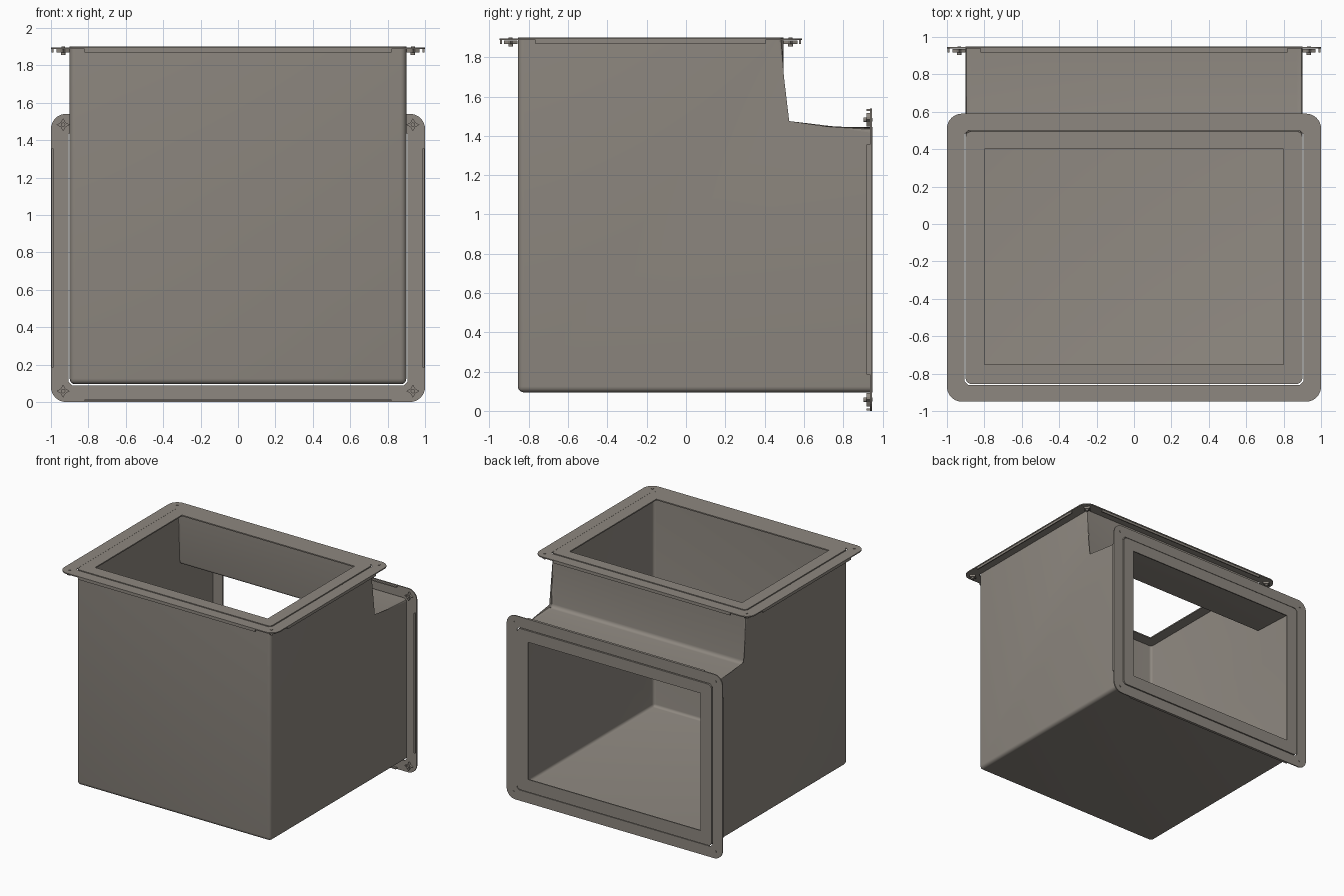
import bpy, bmesh
from math import sin, cos, pi

old = bpy.data.objects.get("Cube")
if old:
    bpy.data.objects.remove(old, do_unlink=True)

# One painted sheet-metal colour
metal = bpy.data.materials.new("warm_grey_metal")
COLOUR = (0.27, 0.245, 0.215, 1)
metal.diffuse_color = COLOUR
metal.use_nodes = True
metal.node_tree.nodes["Principled BSDF"].inputs["Base Color"].default_value = COLOUR

MID = 0.95       # half the duct's overall depth
CENTRE = -0.18   # flange centre measured across the opening
HALF = 0.77      # flange half depth
INNER = 0.681    # half depth of the hole in the flange
HOLE = 0.906     # half width of the hole in the flange


def finish(name, bm):
    bmesh.ops.recalc_face_normals(bm, faces=bm.faces)
    mesh = bpy.data.meshes.new(name)
    bm.to_mesh(mesh)
    bm.free()
    mesh.materials.append(metal)
    obj = bpy.data.objects.new(name, mesh)
    bpy.context.collection.objects.link(obj)
    return obj


def on_top(x, v, w):
    return (x, v, w)


def on_back(x, v, w):
    return (x, w - MID, v + MID)


def prism(bm, points, low, high, place):
    """Extrude an outline from depth low to depth high."""
    rings = [[bm.verts.new(place(x, v, w)) for x, v in points] for w in (low, high)]
    n = len(points)
    for ring in rings:
        bm.faces.new(ring)
    for i in range(n):
        j = (i + 1) % n
        bm.faces.new((rings[0][i], rings[0][j], rings[1][j], rings[1][i]))


def rect(x0, x1, v0, v1):
    return [(x0, v0), (x1, v0), (x1, v1), (x0, v1)]


def elbow(name, width, near, step, end, radius):
    """L-shaped solid with rounded edges and two flat square-cut ends."""
    bm = bmesh.new()
    side = [(near, near), (end, near), (end, step), (step, step), (step, end), (near, end)]
    prism(bm, side, -width, width, lambda a, b, x: (x, a, b + MID))

    def on_end(e):
        a, b = e.verts
        return (min(a.co.y, b.co.y) > end - 0.01
                or min(a.co.z, b.co.z) - MID > end - 0.01)
    bends = [e for e in bm.edges if not on_end(e)]
    bmesh.ops.bevel(bm, geom=bends, offset=radius, segments=5, profile=0.5, affect='EDGES')
    return finish(name, bm)


def subtract(target, cutter):
    cutter.hide_render = True
    cut = target.modifiers.new("cut", 'BOOLEAN')
    cut.operation = 'DIFFERENCE'
    cut.solver = 'EXACT'
    cut.object = cutter
    bpy.context.view_layer.objects.active = target
    bpy.ops.object.modifier_apply(modifier=cut.name)
    bpy.data.objects.remove(cutter, do_unlink=True)


# Thin-walled hollow elbow, with a flat lip left around each opening
body = elbow("duct_body", 0.9, -0.855, 0.495, MID, 0.03)
subtract(body, elbow("hollow_cutter", 0.89, -0.845, 0.485, MID - 0.01, 0.022))
for place in (on_top, on_back):
    bm = bmesh.new()
    prism(bm, rect(-0.8, 0.8, -0.75, 0.4), 1.8, 2.0, place)
    subtract(body, finish("opening_cutter", bm))
bpy.ops.object.select_all(action='DESELECT')
body.select_set(True)
bpy.context.view_layer.objects.active = body
bpy.ops.object.shade_smooth_by_angle(angle=0.6)


def flange(label, place):
    # Rails between the corners, each with a folded lip behind its outer edge
    bm = bmesh.new()
    for s in (-1, 1):
        def bar(along_x, a, b, half, low, high):
            lo, hi = sorted((s * a, s * b))
            if along_x:
                prism(bm, rect(-half, half, CENTRE + lo, CENTRE + hi), low, high, place)
            else:
                prism(bm, rect(lo, hi, CENTRE - half, CENTRE + half), low, high, place)
        bar(True, INNER, HALF, 0.74, 1.887, 1.896)
        bar(True, HALF - 0.014, HALF - 0.004, 0.82, 1.868, 1.887)
        bar(False, HOLE, 1, 0.55, 1.887, 1.896)
        bar(False, 0.986, 0.996, 0.585, 1.868, 1.887)
    finish(label + "_flange_rails", bm)

    # Rounded L-shaped corner plates with star-shaped nuts and bolt heads
    plates, nuts = bmesh.new(), bmesh.new()
    r = 0.08
    for sx in (-1, 1):
        for sv in (-1, 1):
            def spot(x, v, w):
                return place(sx * x, CENTRE + sv * v, w)
            arc = [(1 - r + r * cos(t * pi / 16), HALF - r + r * sin(t * pi / 16))
                   for t in range(9)]
            outline = [(1, 0.55)] + arc + [(0.74, HALF), (0.74, INNER), (HOLE - 0.02, INNER),
                                           (HOLE, INNER - 0.02), (HOLE, 0.55)]
            prism(plates, outline, 1.887, 1.896, spot)
            cx, cv = 0.935, HALF - 0.058

            def star(count, big, small):
                return [(cx + (small if k % 2 else big) * cos(k * 2 * pi / count),
                         cv + (small if k % 2 else big) * sin(k * 2 * pi / count))
                        for k in range(count)]
            prism(nuts, star(8, 0.035, 0.018), 1.868, 1.886, spot)
            prism(nuts, star(12, 0.012, 0.012), 1.854, 1.868, spot)
            prism(nuts, star(12, 0.01, 0.01), 1.896, 1.9, spot)
    finish(label + "_corner_plates", plates)
    finish(label + "_corner_bolts", nuts)


flange("top", on_top)
flange("back", on_back)
